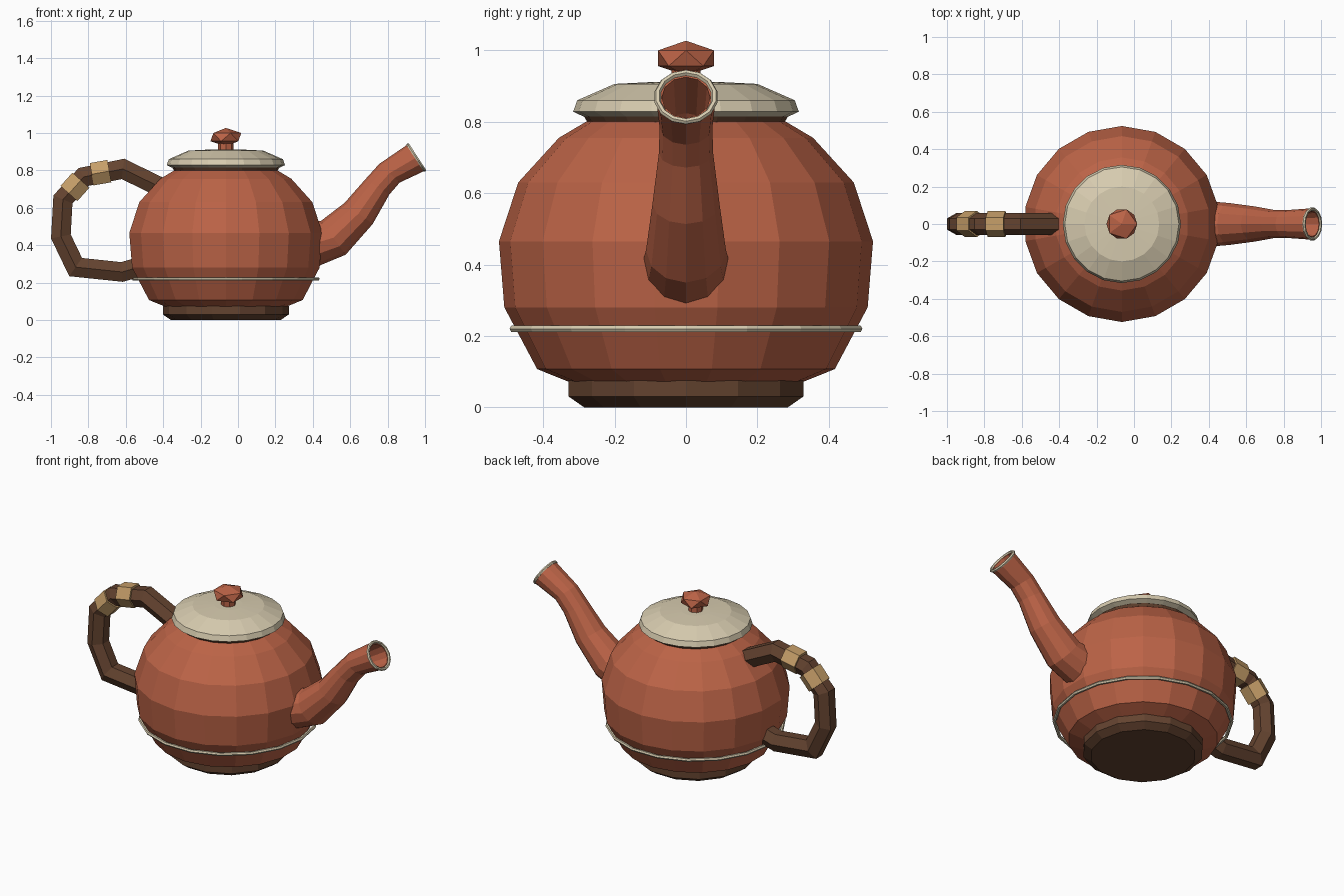
import bpy, math
from mathutils import Vector, Matrix

if "Cube" in bpy.data.objects:
    bpy.data.objects.remove(bpy.data.objects["Cube"])

CX = -0.065  # axis of the pot body


def material(name, rgb):
    m = bpy.data.materials.new(name)
    m.diffuse_color = (*rgb, 1)
    m.use_nodes = True
    m.node_tree.nodes["Principled BSDF"].inputs["Base Color"].default_value = m.diffuse_color
    return m


CLAY = material("clay", (0.50, 0.125, 0.062))
CREAM = material("cream", (0.68, 0.60, 0.43))
WOOD = material("dark_wood", (0.127, 0.056, 0.029))
CANE = material("cane", (0.56, 0.34, 0.14))


def skin(name, rings, mat):
    """Join equal-sized point rings with quads and close both ends."""
    n = len(rings[0])
    verts = [p for ring in rings for p in ring]
    faces = [(i * n + k, i * n + (k + 1) % n, (i + 1) * n + (k + 1) % n, (i + 1) * n + k)
             for i in range(len(rings) - 1) for k in range(n)]
    faces += [tuple(reversed(range(n))), tuple(range(len(verts) - n, len(verts)))]
    me = bpy.data.meshes.new(name)
    me.from_pydata(verts, [], faces)
    me.materials.append(mat)
    ob = bpy.data.objects.new(name, me)
    bpy.context.collection.objects.link(ob)
    return ob


def lathe(name, profile, sides, mat, start=0.0):
    angles = [start + math.tau * k / sides for k in range(sides)]
    return skin(name, [[(CX + r * math.cos(a), r * math.sin(a), z) for a in angles]
                       for r, z in profile], mat)


def tube(name, sections, sides, mat):
    """Sections are (x, z, radius, direction in degrees, in-plane stretch)."""
    rings = []
    for x, z, r, deg, stretch in sections:
        d = math.radians(deg)
        up = Vector((-math.sin(d), 0, math.cos(d))) * stretch
        rings.append([Vector((x, 0, z)) + r * (up * math.sin(a) - Vector((0, math.cos(a), 0)))
                      for a in (math.tau * k / sides for k in range(sides))])
    return skin(name, rings, mat)


def mitred(path, r):
    """Give a polyline in the xz plane mitred sections of equal thickness."""
    pts = [Vector(p) for p in path]
    out = []
    for i, p in enumerate(pts):
        a = (p - pts[max(i - 1, 0)]) if i else pts[1] - p
        b = (pts[i + 1] - p) if i < len(pts) - 1 else a
        t = (a.normalized() + b.normalized()).normalized()
        out.append((p.x, p.y, r, math.degrees(math.atan2(t.y, t.x)), 1 / t.dot(a.normalized())))
    return out


def torus(name, loc, major, minor, sides, rot_y, mat):
    bpy.ops.mesh.primitive_torus_add(major_radius=major, minor_radius=minor, major_segments=sides,
                                     minor_segments=6, location=loc, rotation=(0, rot_y, 0))
    ob = bpy.context.object
    ob.name = name
    ob.data.materials.append(mat)


# Foot, body and trim ring
lathe("foot", [(0.293, 0), (0.337, 0.03), (0.337, 0.075)], 14, WOOD)
lathe("body", [(0.32, 0.068), (0.417, 0.107), (0.509, 0.28), (0.524, 0.465), (0.47, 0.63),
               (0.356, 0.755), (0.28, 0.80)], 18, CLAY, math.pi / 2)
torus("trim_ring", (CX, 0, 0.22), 0.492, 0.01, 18, 0, CREAM)

# Lid with collar and faceted knob
lathe("lid_collar", [(0.27, 0.79), (0.288, 0.818)], 20, WOOD)
lathe("lid", [(0.288, 0.815), (0.316, 0.828), (0.305, 0.86), (0.20, 0.906), (0.08, 0.912)], 20, CREAM)
lathe("knob_stem", [(0.041, 0.905), (0.041, 0.96)], 8, CLAY)
bpy.ops.mesh.primitive_ico_sphere_add(subdivisions=1, radius=1, location=(CX, 0, 0.978))
knob = bpy.context.object
knob.name = "knob"
knob.data.transform(Matrix.Diagonal((0.092, 0.092, 0.049, 1)))
knob.data.materials.append(CLAY)

# Spout, continued back inside so the mouth is hollow
tube("spout", [(0.36, 0.395, 0.125, 25, 1), (0.51, 0.44, 0.112, 36, 1), (0.645, 0.57, 0.094, 53, 1),
               (0.745, 0.712, 0.076, 58, 1), (0.81, 0.785, 0.074, 48, 1), (0.952, 0.868, 0.084, 33, 1),
               (0.952, 0.868, 0.068, 33, 1), (0.81, 0.785, 0.058, 48, 1), (0.745, 0.712, 0.055, 58, 1)],
     12, CLAY)
torus("spout_rim", (0.953, 0, 0.869), 0.081, 0.009, 14, math.radians(57), CREAM)

# Handle with two cane wraps
tube("handle", mitred([(-0.424, 0.715), (-0.615, 0.808), (-0.825, 0.765), (-0.936, 0.645),
                       (-0.947, 0.447), (-0.868, 0.283), (-0.62, 0.257), (-0.47, 0.30)], 0.06), 6, WOOD)
for i, (x, z, deg) in enumerate([(-0.735, 0.788, 190), (-0.872, 0.712, 228)]):
    d = math.radians(deg)
    dx, dz = 0.048 * math.cos(d), 0.048 * math.sin(d)
    tube(f"cane_wrap_{i + 1}", [(x - dx, z - dz, 0.07, deg, 1), (x + dx, z + dz, 0.07, deg, 1)], 6, CANE)
